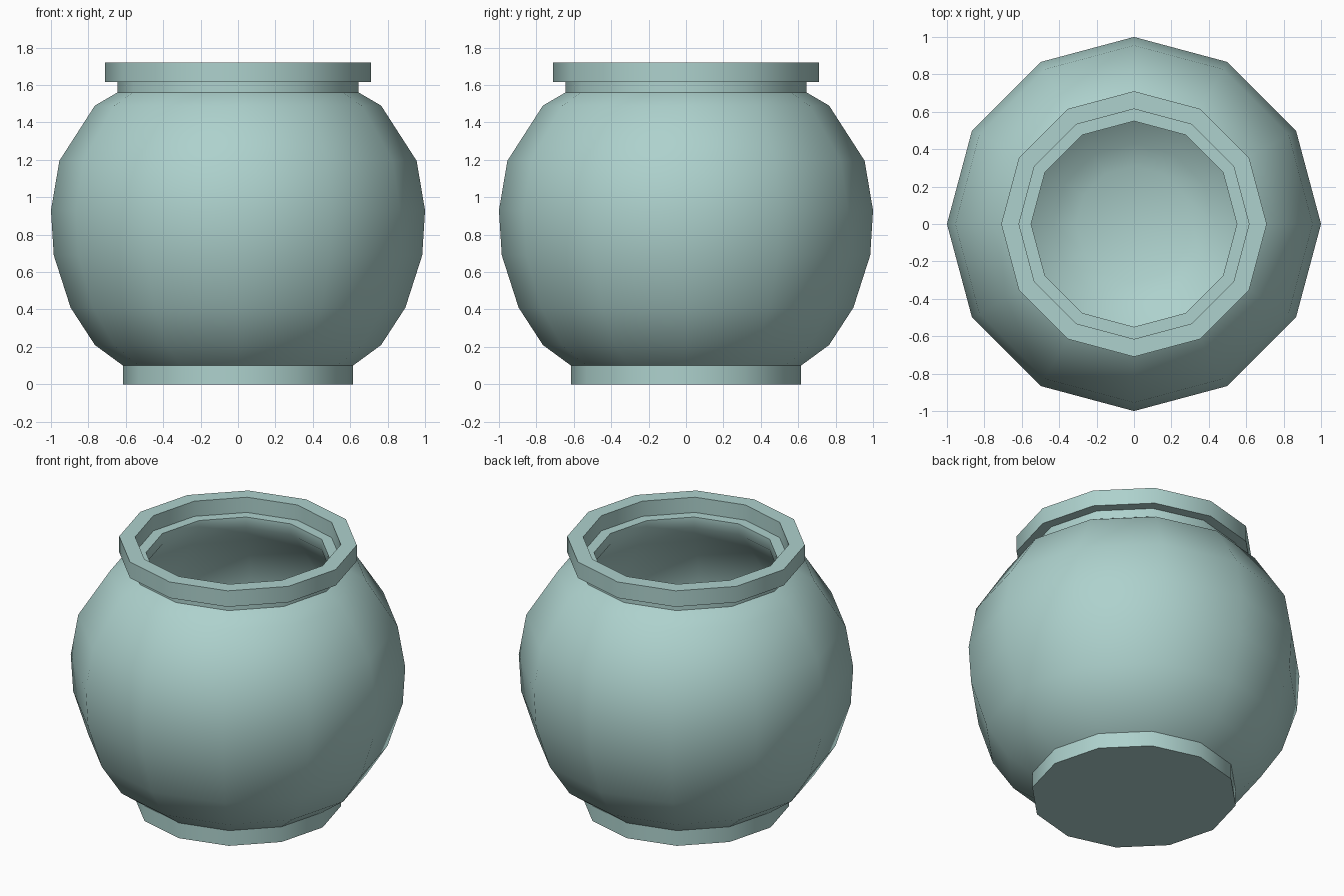
import bpy, bmesh, math

if "Cube" in bpy.data.objects:
    bpy.data.objects.remove(bpy.data.objects["Cube"])

SIDES = 12

glaze = bpy.data.materials.new("pale_teal_glaze")
glaze.diffuse_color = (0.42, 0.64, 0.61, 1.0)
glaze.use_nodes = True
glaze.node_tree.nodes["Principled BSDF"].inputs["Base Color"].default_value = glaze.diffuse_color


def lathe(name, profile):
    """Revolve an (r, z) profile around z; r = 0 gives a single pole vertex."""
    bm = bmesh.new()
    rings = []
    for r, z in profile:
        n = SIDES if r > 0 else 1
        rings.append([bm.verts.new((r * math.cos(2 * math.pi * i / SIDES),
                                    r * math.sin(2 * math.pi * i / SIDES), z))
                      for i in range(n)])
    for a, b in zip(rings, rings[1:]):
        for i in range(SIDES):
            j = (i + 1) % SIDES
            quad = [a[i % len(a)], a[j % len(a)], b[j % len(b)], b[i % len(b)]]
            bm.faces.new(list(dict.fromkeys(quad)))
    bmesh.ops.recalc_face_normals(bm, faces=bm.faces)
    mesh = bpy.data.meshes.new(name)
    bm.to_mesh(mesh)
    bm.free()
    mesh.materials.append(glaze)
    obj = bpy.data.objects.new(name, mesh)
    bpy.context.collection.objects.link(obj)
    bpy.ops.object.select_all(action='DESELECT')
    obj.select_set(True)
    bpy.context.view_layer.objects.active = obj
    bpy.ops.object.shade_smooth_by_angle(angle=math.radians(40))
    return obj


# Foot and round belly
outside = [(0, 0), (0.615, 0), (0.615, 0.10), (0.765, 0.21), (0.895, 0.41),
           (0.985, 0.69), (1.0, 0.93), (0.955, 1.195), (0.765, 1.49)]
# Neck, overhanging rim and the recessed lid ledge
rim = [(0.645, 1.56), (0.645, 1.615), (0.71, 1.615), (0.71, 1.72),
       (0.615, 1.72), (0.615, 1.62), (0.55, 1.62)]
# Hollow interior following the belly
inside = [(0.55, 1.55), (0.67, 1.41), (0.84, 1.16), (0.88, 0.93),
          (0.865, 0.73), (0.78, 0.49), (0.62, 0.32), (0.43, 0.19),
          (0.31, 0.14), (0, 0.11)]

lathe("pot", outside + rim + inside)
